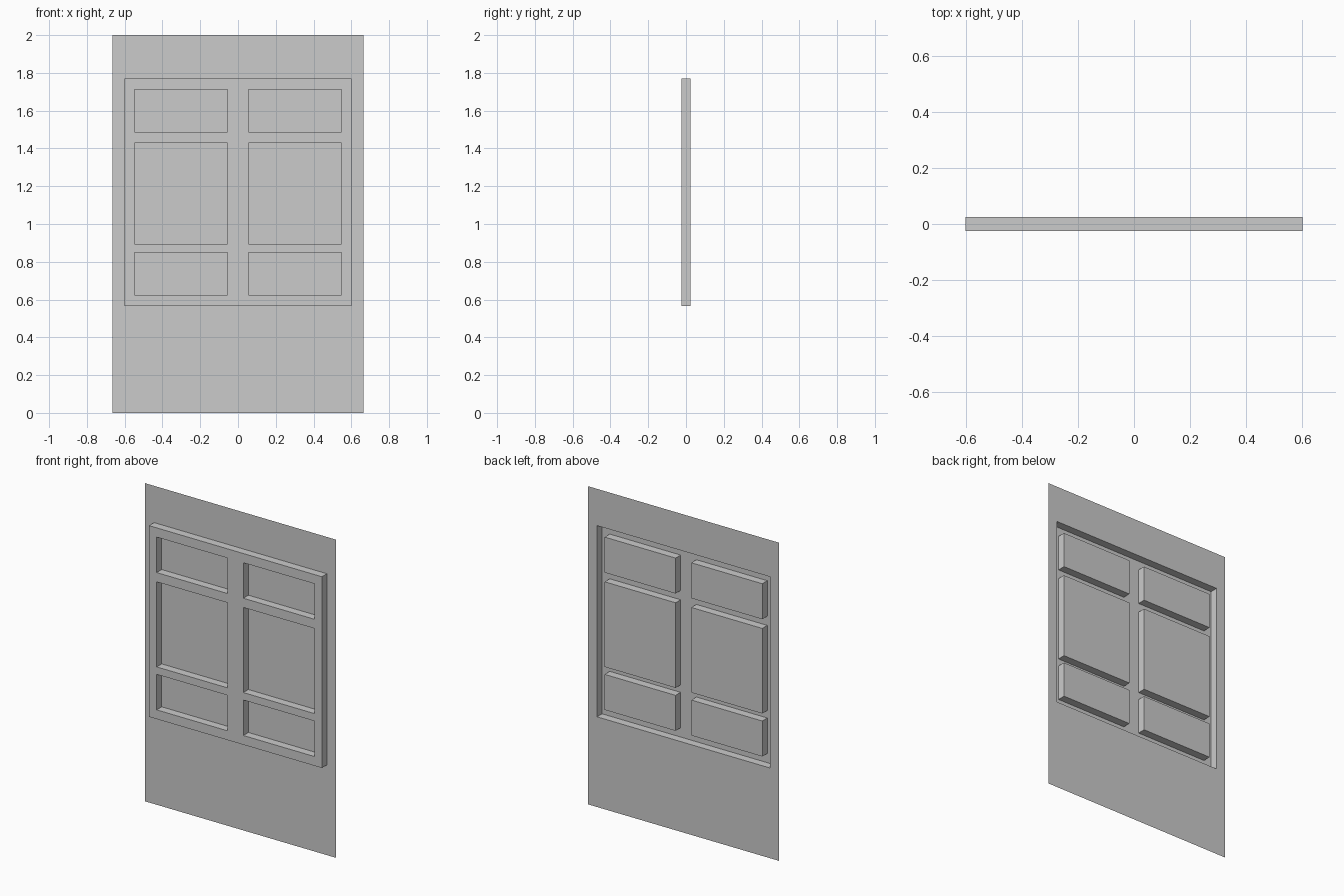
import bpy, bmesh

if "Cube" in bpy.data.objects:
    bpy.data.objects.remove(bpy.data.objects["Cube"])

# Grid lines: wall edges, frame edges, pane edges
px = [0.055, 0.548, 0.601, 0.665]
xs = [-x for x in reversed(px)] + px
zs = [0, 0.567, 0.625, 0.848, 0.895, 1.43, 1.488, 1.711, 1.769, 2]
BACK, DEPTH = 0.025, 0.05

# Flat wall sheet, split along the grid lines
bm = bmesh.new()
verts = [[bm.verts.new((x, BACK, z)) for x in xs] for z in zs]
frame = []
for j in range(len(zs) - 1):
    for i in range(len(xs) - 1):
        face = bm.faces.new((verts[j][i], verts[j][i + 1],
                             verts[j + 1][i + 1], verts[j + 1][i]))
        inside = 1 <= i <= 5 and 1 <= j <= 7
        pane = i in (2, 4) and j in (2, 4, 6)
        if inside and not pane:
            frame.append(face)

# Window frame pushed forward out of the sheet, panes stay level with the wall
res = bmesh.ops.extrude_face_region(bm, geom=frame)
new_verts = [g for g in res["geom"] if isinstance(g, bmesh.types.BMVert)]
bmesh.ops.translate(bm, verts=new_verts, vec=(0, -DEPTH, 0))
old = [f for f in frame if f.is_valid]
if old:
    bmesh.ops.delete(bm, geom=old, context="FACES")
bmesh.ops.recalc_face_normals(bm, faces=bm.faces)
if sum(f.normal.y * f.calc_area() for f in bm.faces) > 0:
    bmesh.ops.reverse_faces(bm, faces=bm.faces)

mesh = bpy.data.meshes.new("window_wall")
bm.to_mesh(mesh)
bm.free()
bpy.context.collection.objects.link(bpy.data.objects.new("window_wall", mesh))
